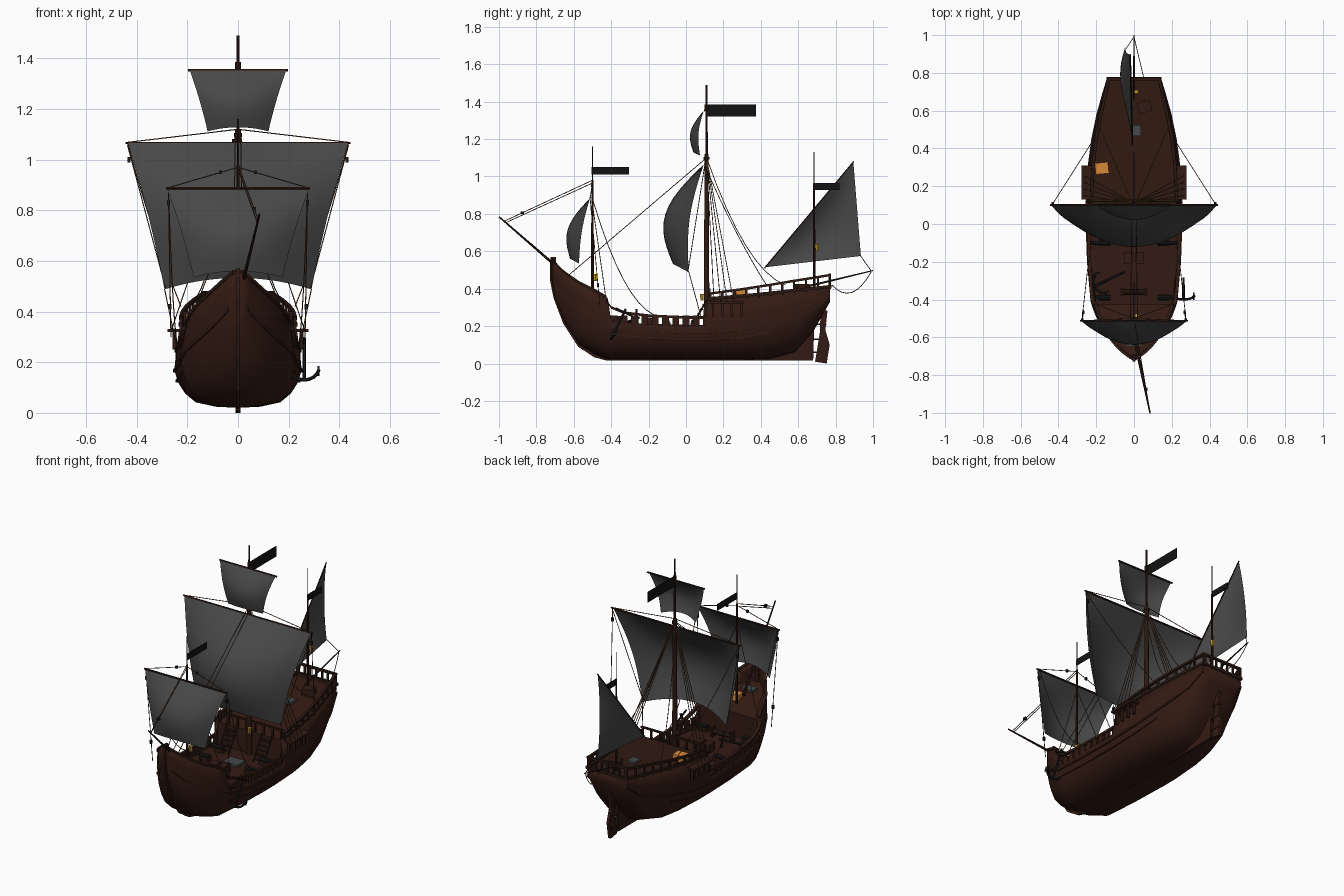
import bpy, bmesh, math
from mathutils import Vector, Matrix

if "Cube" in bpy.data.objects:
    bpy.data.objects.remove(bpy.data.objects["Cube"])

def mat(name, c):
    m = bpy.data.materials.new(name)
    m.diffuse_color = (*c, 1)
    m.use_nodes = True
    m.node_tree.nodes["Principled BSDF"].inputs["Base Color"].default_value = m.diffuse_color
    return m
WOOD = mat("dark_wood", (.034, .011, .0065))
SPAR = mat("spar_wood", (.026, .01, .006))
SAIL = mat("black_sail", (.065, .065, .066))
FLAG = mat("black_cloth", (.006, .006, .007))
IRON = mat("iron", (.01, .01, .011))
ROPE = mat("rope", (.09, .04, .018))
CHEST = mat("orange_wood", (.7, .25, .04))
LAMP = mat("lamp_yellow", (.6, .35, .03))
GREY = mat("hatch_grey", (.06, .065, .065))

# ---- geometry helpers, each returns (verts, faces)
def box(c, s, rot=0):
    R = Matrix.Rotation(rot, 3, 'Z')
    v = [Vector(c) + R @ Vector((i*s[0]/2, j*s[1]/2, k*s[2]/2)) for i in (-1, 1) for j in (-1, 1) for k in (-1, 1)]
    return v, [(0, 1, 3, 2), (4, 6, 7, 5), (0, 4, 5, 1), (2, 3, 7, 6), (0, 2, 6, 4), (1, 5, 7, 3)]

def tube(pts, r, n=6, r2=None):
    pts = [Vector(p) for p in pts]
    v, f, m = [], [], len(pts)
    for i, p in enumerate(pts):
        q = (pts[min(i+1, m-1)] - pts[max(i-1, 0)]).to_track_quat('Z', 'Y')
        rr = r if r2 is None else r + (r2 - r)*i/(m-1)
        v += [p + q @ Vector((rr*math.cos(2*math.pi*k/n), rr*math.sin(2*math.pi*k/n), 0)) for k in range(n)]
    for i in range(m-1):
        f += [(i*n+k, i*n+(k+1) % n, (i+1)*n+(k+1) % n, (i+1)*n+k) for k in range(n)]
    return v, f + [tuple(range(n)), tuple(range((m-1)*n, m*n))]

def plate(yz, t, x=0):
    n = len(yz)
    v = [Vector((x+s*t/2, y, z)) for s in (-1, 1) for y, z in yz]
    return v, [tuple(range(n)), tuple(range(n, 2*n))] + [(i, (i+1) % n, n+(i+1) % n, n+i) for i in range(n)]

def sweep(pts, w, h):
    v, f, m = [], [], len(pts)
    for x, y, z in pts:
        v += [Vector((x+a*w/2, y, z+b*h/2)) for a, b in ((-1, -1), (1, -1), (1, 1), (-1, 1))]
    for i in range(m-1):
        f += [(i*4+k, i*4+(k+1) % 4, i*4+4+(k+1) % 4, i*4+4+k) for k in range(4)]
    return v, f + [(0, 1, 2, 3), tuple(range(4*m-4, 4*m))]

def both(geoms):
    return geoms + [([Vector((-p.x, p.y, p.z)) for p in v], f) for v, f in geoms]

def rope(a, b, sag=0, r=.0022):
    a, b = Vector(a), Vector(b)
    n = 8 if sag else 1
    return tube([a.lerp(b, i/n) - Vector((0, 0, sag*4*(i/n)*(1-i/n))) for i in range(n+1)], r, 5)

def make(name, geoms, m, smooth=False, thick=0):
    bm = bmesh.new()
    for v, f in geoms:
        bv = [bm.verts.new(p) for p in v]
        for q in f:
            bm.faces.new([bv[i] for i in q])
    bmesh.ops.recalc_face_normals(bm, faces=bm.faces)
    me = bpy.data.meshes.new(name)
    bm.to_mesh(me); bm.free()
    o = bpy.data.objects.new(name, me)
    bpy.context.collection.objects.link(o)
    me.materials.append(m)
    if thick:
        s = o.modifiers.new("thickness", 'SOLIDIFY')
        s.thickness, s.offset = thick, -1
    if smooth:
        bpy.ops.object.select_all(action='DESELECT')
        o.select_set(True)
        bpy.context.view_layer.objects.active = o
        bpy.ops.object.shade_smooth_by_angle(angle=math.radians(40))
    return o

# ---- hull stations: y, keel z, wale z, wale half beam, sheer z, sheer half beam
ST = [(-.72, .45, .47, .006, .56, .008), (-.70, .35, .41, .035, .535, .04), (-.65, .22, .35, .09, .485, .095),
      (-.57, .10, .29, .155, .43, .155), (-.48, .045, .25, .2, .385, .19), (-.42, .022, .215, .222, .35, .208),
      (-.4, .02, .2, .225, .225, .222), (-.2, .02, .175, .243, .212, .238), (0, .02, .165, .25, .207, .244),
      (.1, .02, .165, .25, .205, .244), (.115, .02, .166, .25, .345, .23), (.3, .02, .18, .24, .36, .222),
      (.45, .025, .21, .22, .375, .205), (.58, .06, .245, .193, .39, .18), (.68, .17, .285, .165, .4, .158),
      (.77, .33, .36, .138, .41, .136)]
def st(y):
    for a, b in zip(ST, ST[1:]):
        if y <= b[0]:
            t = max(0, (y-a[0])/(b[0]-a[0]))
            return [p + (q-p)*t for p, q in zip(a, b)]
    return list(ST[-1])

SEC = [(0, 0), (.35, .03), (.67, .15), (.84, .4), (.95, .7), (1, 1)]
hv, n = [], 15
for y, zk, zw, bw, zs, bs in ST:
    half = [(bw*a, zk+(zw-zk)*b) for a, b in SEC] + [((bw+bs)/2+.003, (zw+zs)/2), (bs, zs)]
    hv += [Vector((-x, y, z)) for x, z in half[:0:-1]] + [Vector((x, y, z)) for x, z in half]
hf = [(i*n+k, i*n+k+1, (i+1)*n+k+1, (i+1)*n+k) for i in range(len(ST)-1) for k in range(n-1)]
hf.append(tuple(range((len(ST)-1)*n, len(ST)*n)))
make("hull", [(hv, hf)], WOOD, True, .012)

# decks with their bulkheads
def deck(ys, zf, bulk=None):
    v = [Vector((s*min(st(y)[3], st(y)[5])*.97, y, zf(y))) for y in ys for s in (-1, 1)]
    f = [(2*i, 2*i+1, 2*i+3, 2*i+2) for i in range(len(ys)-1)]
    if bulk is not None:
        a, b = v[2*bulk], v[2*bulk+1]
        v += [Vector((a.x, a.y, .18)), Vector((b.x, b.y, .18))]
        f.append((2*bulk, 2*bulk+1, len(v)-1, len(v)-2))
    return v, f
qz = lambda y: .335 + (y-.115)*.1
make("main_deck", [deck([-.43, -.2, 0, .13], lambda y: .195)], WOOD)
make("fore_deck", [deck([-.70, -.65, -.57, -.48, -.425], lambda y: .34-(y+.425)*.3, 4)], WOOD)
make("quarter_deck", [deck([.116, .3, .45, .58, .68, .768], qz, 0)], WOOD)

# keel and stem, rudder with irons
make("keel_and_stem", [plate([(-.725, .57), (-.728, .45), (-.708, .35), (-.657, .215), (-.577, .09), (-.49, .033),
     (-.42, .015), (.68, .015), (.685, .19), (.45, .04), (-.4, .04), (-.46, .06), (-.55, .12), (-.63, .23),
     (-.68, .36), (-.695, .45), (-.695, .57)], .016)], WOOD)
make("rudder", [plate([(.69, .01), (.752, 0), (.768, .1), (.745, .18), (.757, .285), (.72, .28), (.715, .16)], .018)], WOOD)
make("rudder_irons", [box((0, .715, z), (.026, .07, .01)) for z in (.06, .13, .21)], SPAR)

# wales and rails along the sides
ys = [s[0] for s in ST]
wale = lambda dz, d, y0=-.71: [(st(y)[3]+d, y, st(y)[2]+dz) for y in ys if y > y0]
make("wales", both([sweep(wale(0, 0), .012, .012), sweep(wale(-.04, -.01, -.41)[:-3], .012, .01)]), WOOD)
def rail(y0, y1, dz, inset=.004, k=10):
    return [(st(y)[5]-inset, y, st(y)[4]+dz) for y in [y0+(y1-y0)*i/k for i in range(k+1)]]
make("bow_rail", both([sweep(rail(-.715, -.425, .003), .018, .014)]), SPAR)
make("waist_rail", both([sweep([(.212, -.425, .335), (.22, -.4, .3), (.228, -.33, .272), (.236, -.2, .256),
     (.242, 0, .246), (.242, .115, .246)], .018, .014)]), WOOD)
make("waist_posts", both([box((st(y)[5]-.004, y, .228), (.014, .036, .055))
     for y in [-.385+.055*i for i in range(10)]]), WOOD)
top = [(p[0], p[1], p[2]+.028+.035*i/10) for i, p in enumerate(rail(.13, .77, 0))]
make("quarter_rail", both([sweep(top, .016, .013), sweep(rail(.116, .77, .003), .018, .014)]), SPAR)
make("quarter_balusters", both([box((x, y, z-.02-.0015*i), (.011, .012, .05+.003*i))
     for i, (x, y, z) in enumerate(top)]), SPAR)
make("stern_rail", [box((0, .768, .475), (.28, .014, .013)), box((0, .77, .412), (.29, .016, .016))] +
     [box((-.12+.04*i, .768, .44), (.01, .01, .07)) for i in range(7)], SPAR)
make("break_rail", [box((0, .125, .395), (.44, .012, .01))] +
     [box((-.21+.06*i, .125, .365), (.01, .01, .06)) for i in range(8)], SPAR)

# shroud channels with deadeyes, deck ladders
make("channels", both([box((.25, .22, .325), (.055, .18, .012))] +
     [box((.25, .145+.05*i, .285), (.016, .012, .07)) for i in range(4)]), WOOD)
make("deck_ladders", both([box((.12, .095-.013*i, .315-.025*i), (.07, .016, .008)) for i in range(5)] +
     [rope((x, .112, .34), (x, .03, .2), 0, .005) for x in (.085, .155)]), SPAR)

# masts, yards, bowsprit, boom
make("main_mast", [tube([(0, .11, .1), (0, .11, 1.12)], .017, 10, .011), tube([(0, .11, 1.1), (0, .11, 1.49)], .007, 8, .005),
     tube([(0, .11, 1.09), (0, .11, 1.105)], .016, 8), tube([(0, .11, 1.35), (0, .11, 1.385)], .011, 8)], SPAR, True)
make("fore_mast", [tube([(0, -.5, .2), (0, -.5, .98)], .008, 8, .006), tube([(0, -.5, .97), (0, -.5, 1.16)], .003, 6)], SPAR, True)
make("mizzen_mast", [tube([(0, .685, .3), (0, .685, .95)], .007, 8, .0055), tube([(0, .685, .94), (0, .685, 1.13)], .003, 6)], SPAR, True)
make("yards", [tube([(-x, y, z), (0, y, z), (x, y, z)], .005, 6) for x, y, z in ((.445, .1, 1.066), (.285, -.512, .887), (.197, .1, 1.353))]
     + [tube([(-.008, .42, .51), (-.02, .897, 1.08)], .004, 6)], SPAR)
make("bowsprit", [tube([(-.01, -.55, .395), (.085, -1, .785)], .009, 8, .004)], SPAR, True)
make("stern_boom", [tube([(0, .66, .415), (0, 1, .497)], .006, 8, .003)], SPAR, True)

# sails: leech bulge, extra belly in the middle, forward foot
def sail(name, xt, xb, zt, zb, yt, yb, edge, mid, foot, arch):
    v, N, M = [], 16, 12
    for j in range(M+1):
        for i in range(N+1):
            u, w = 2*i/N-1, j/M
            b, c = math.sin(math.pi*w), 1-u*u
            v.append(Vector((u*(xt+(xb-xt)*w - .02*b*xt), yt+(yb-yt)*w - b*edge - c*(mid*b+foot*w),
                             zt+(zb-zt)*w + arch*c*w)))
    f = [(j*(N+1)+i, j*(N+1)+i+1, (j+1)*(N+1)+i+1, (j+1)*(N+1)+i) for j in range(M) for i in range(N)]
    make(name, [(v, f)], SAIL, True)
sail("main_sail", .435, .29, 1.065, .488, .095, .015, .035, .088, .085, .045)
sail("fore_sail", .28, .175, .885, .535, -.513, -.572, .014, .05, .048, .025)
sail("top_sail", .19, .12, 1.352, 1.112, .095, .075, .018, .025, .035, .016)
A, B, C = Vector((-.008, .425, .515)), Vector((-.02, .895, 1.075)), Vector((-.045, .935, .575))
v, N = [], 12
for j in range(N+1):
    for i in range(N+1):
        a, b, c = (1-i/N)*(1-j/N), i/N*(1-j/N), j/N
        v.append(A*a + B*b + C*c + Vector((-.04*27*a*b*c - .015*4*b*c, 0, 0)))
make("lateen_sail", [(v, [(j*(N+1)+i, j*(N+1)+i+1, (j+1)*(N+1)+i+1, (j+1)*(N+1)+i) for j in range(N) for i in range(N)])], SAIL, True)

# flags
make("flags", [plate([(y0, z0), (y1, z0), (y1, z1), (y0, z1)], .004) for y0, y1, z0, z1 in
     ((.11, .375, 1.322, 1.386), (-.505, -.305, 1.01, 1.05), (.68, .82, .928, .966))], FLAG)

# rigging: shrouds, lifts, braces, stays
sh = [rope((0, .11, 1.1), (.262, .15+.035*i, .33)) for i in range(4)]
sh += [rope((0, .11, 1.12), (.44, .1, 1.068)), rope((0, -.5, .97), (.28, -.512, .888)),
       rope((.435, .1, 1.06), (.225, .43, .42), .03), rope((.275, -.5, .88), (.238, -.17, .26), .12),
       rope((.275, -.512, .88), (.265, -.46, .3)), rope((.437, .1, 1.06), (.285, .01, .49)),
       rope((.01, .11, 1.1), (.19, .53, .42), .13), rope((.01, .11, 1.1), (.02, -.63, .47)),
       rope((.29, .015, .49), (.24, .08, .25)), rope((0, -.5, .85), (.19, -.43, .36))]
make("rigging", both(sh) + [rope((0, -.5, .98), (.08, -.97, .762)), rope((0, -.5, .965), (.075, -.96, .755)),
     rope((-.04, .93, .58), (0, .99, .495)), rope((0, .99, .49), (.05, .78, .42), .075)], ROPE)
make("blocks", both([box((.274, -.505, .83), (.012, .012, .022)), box((.268, -.47, .42), (.012, .012, .022)),
     box((.43, .11, 1.0), (.012, .012, .022)), box((.07, -.503, .95), (.012, .012, .015))]) +
     [box((.066, -.875, .806), (.012, .02, .015))], IRON)

# anchors: one hung over the side, one lying on deck
def anchor(M):
    arc = [(.06*math.sin(a), 0, .06*(1-math.cos(a))) for a in [-1.3+.325*i for i in range(9)]]
    g = [tube([(0, 0, 0), (0, 0, .18)], .007), tube([(0, -.05, .16), (0, .05, .16)], .006), tube(arc, .007),
         box((.055, 0, .04), (.008, .03, .03)), box((-.055, 0, .04), (.008, .03, .03))]
    return [([M @ p for p in v], f) for v, f in g]
make("anchors", anchor(Matrix.Translation((.262, -.4, .13)) @ Matrix.Rotation(-.45, 4, 'X')) +
     anchor(Matrix.Translation((-.21, -.33, .215)) @ Matrix.Rotation(.45, 4, 'Z') @ Matrix.Rotation(1.4, 4, 'Y')
            @ Matrix.Rotation(math.pi/2, 4, 'Z')), IRON)

# windlass, guns, hatches, crates, lanterns
make("windlass", [tube([(-.07, -.36, .225), (.07, -.36, .225)], .016, 8)] +
     [box((x, -.36, .225), (.012, .04, .06)) for x in (-.065, .065)], SPAR)
guns = [(.175, y, .225) for y in (-.42+.03, -.1, .04)]
make("gun_barrels", both([tube([(x-.05, y, z), (x+.055, y, z)], .013, 8, .009) for x, y, z in guns]), IRON, True)
make("gun_carriages", both([box((x-.02, y, .207), (.06, .034, .024)) for x, y, z in guns]), SPAR)
make("crates", [box((-.03, -.18, .22), (.045, .06, .05)), box((.03, -.18, .22), (.045, .06, .05)),
     box((.055, .62, .405), (.07, .06, .04), .3)], WOOD)
make("chests", [box((-.17, .295, .375), (.07, .06, .045), .1), box((.03, -.535, .385), (.06, .05, .04), .2)], CHEST)
make("hatches", [box((.012, .495, .38), (.05, .06, .016)), box((0, -.04, .202), (.1, .08, .014)),
     box((0, -.62, .405), (.08, .05, .014))], GREY)
make("lanterns", [tube([(x, y, z-.018), (x, y, z+.018)], .009, 6, .012)
     for x, y, z in ((.012, .7, .62), (.02, .085, .355), (.015, -.485, .46))], LAMP)
